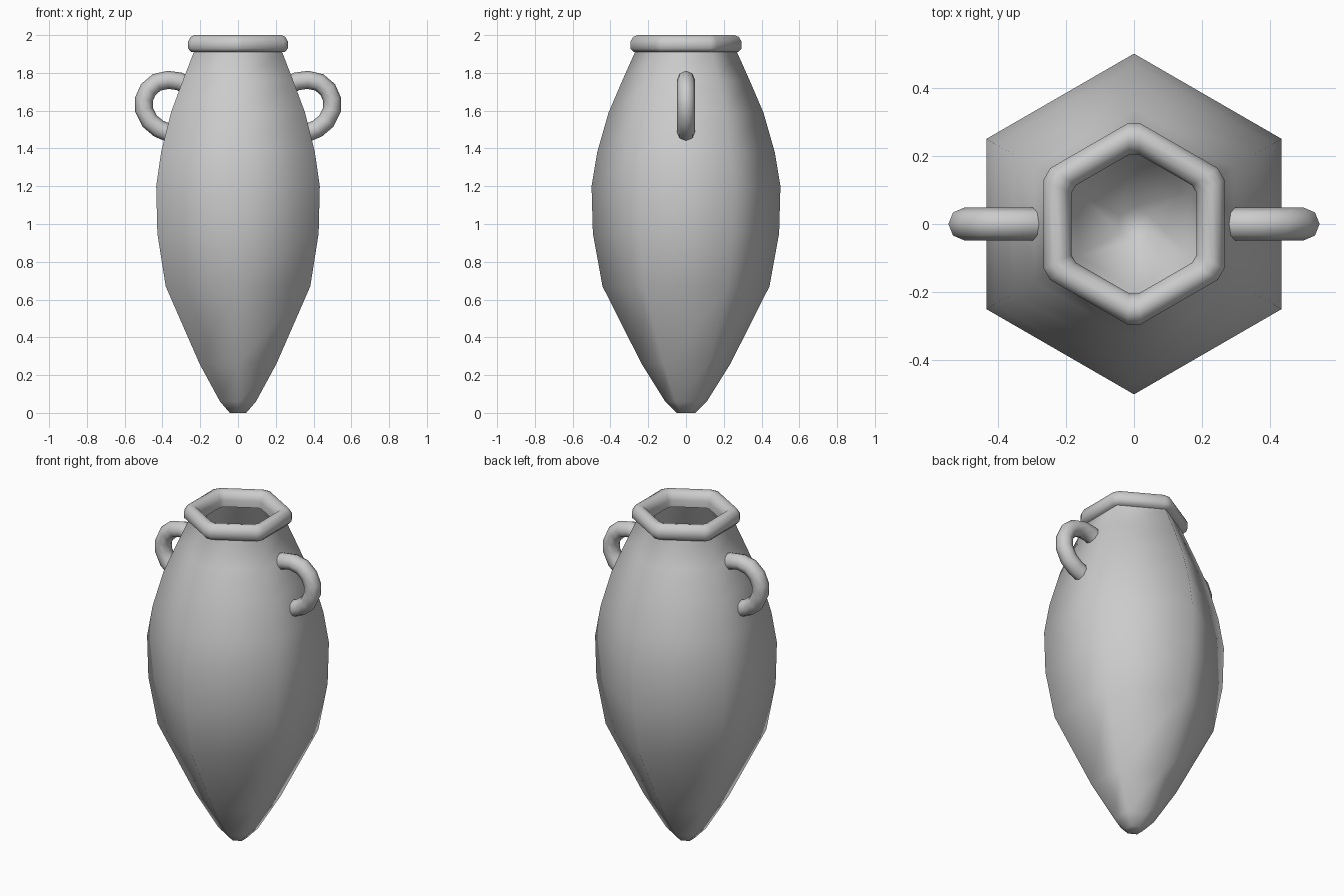
import bpy, bmesh, math

if "Cube" in bpy.data.objects:
    bpy.data.objects.remove(bpy.data.objects["Cube"])

HEX = [(math.radians(90 + 60 * i), 1.0) for i in range(6)]
# hexagon with slightly clipped corners, used for the lip
CLIPPED = [(math.radians(90 + 60 * i + d), 0.966) for i in range(6) for d in (-3.7, 3.7)]


def lathe(name, profile, plan, close_ends=True, loop=False):
    """Stack rings of (radius, z) over a plan of (angle, scale)."""
    bm = bmesh.new()
    rings = [[bm.verts.new((r * k * math.cos(a), r * k * math.sin(a), z)) for a, k in plan]
             for r, z in profile]
    n = len(plan)
    pairs = list(zip(rings, rings[1:]))
    if loop:
        pairs.append((rings[-1], rings[0]))
    for lo, hi in pairs:
        for i in range(n):
            j = (i + 1) % n
            bm.faces.new((lo[i], lo[j], hi[j], hi[i]))
    if close_ends and not loop:
        bm.faces.new(rings[0])
        bm.faces.new(rings[-1])
    bmesh.ops.recalc_face_normals(bm, faces=bm.faces)
    me = bpy.data.meshes.new(name)
    bm.to_mesh(me)
    bm.free()
    ob = bpy.data.objects.new(name, me)
    bpy.context.collection.objects.link(ob)
    smooth(ob)
    return ob


def smooth(ob):
    bpy.ops.object.select_all(action='DESELECT')
    ob.select_set(True)
    bpy.context.view_layer.objects.active = ob
    bpy.ops.object.shade_smooth_by_angle(angle=math.radians(75))


# body: outer wall up to the mouth, then inner wall back down
outer = [(0.05, 0), (0.11, 0.06), (0.235, 0.26), (0.442, 0.67), (0.493, 0.95), (0.5, 1.2),
         (0.47, 1.38), (0.41, 1.59), (0.337, 1.76), (0.27, 1.91)]
inner = [(0.212, 1.93), (0.285, 1.76), (0.36, 1.59), (0.425, 1.38), (0.455, 1.2),
         (0.448, 0.95), (0.395, 0.67), (0.19, 0.28), (0.05, 0.1)]
lathe("body", outer + [(0.27, 1.94)] + inner, HEX)

# lip: rounded hexagonal ring
lathe("lip", [(0.212, 1.91), (0.285, 1.91), (0.306, 1.93), (0.306, 1.965), (0.29, 1.99),
              (0.268, 2.0), (0.242, 1.995), (0.22, 1.975), (0.212, 1.95)], CLIPPED, loop=True)

# handles: octagonal tubes running into the shoulder
path = [(0.25, 1.725), (0.31, 1.755), (0.37, 1.763), (0.43, 1.75), (0.475, 1.712),
        (0.498, 1.66), (0.498, 1.605), (0.468, 1.545), (0.42, 1.505), (0.35, 1.475)]
for name, side in (("handle_right", 1), ("handle_left", -1)):
    cu = bpy.data.curves.new(name, 'CURVE')
    cu.dimensions = '3D'
    sp = cu.splines.new('POLY')
    sp.points.add(len(path) - 1)
    for p, (x, z) in zip(sp.points, path):
        p.co = (side * x, 0, z, 1)
    cu.bevel_depth = 0.048
    cu.bevel_resolution = 2
    cu.use_fill_caps = True
    ob = bpy.data.objects.new(name, cu)
    bpy.context.collection.objects.link(ob)
    bpy.ops.object.select_all(action='DESELECT')
    ob.select_set(True)
    bpy.context.view_layer.objects.active = ob
    bpy.ops.object.convert(target='MESH')
    smooth(bpy.context.view_layer.objects.active)
